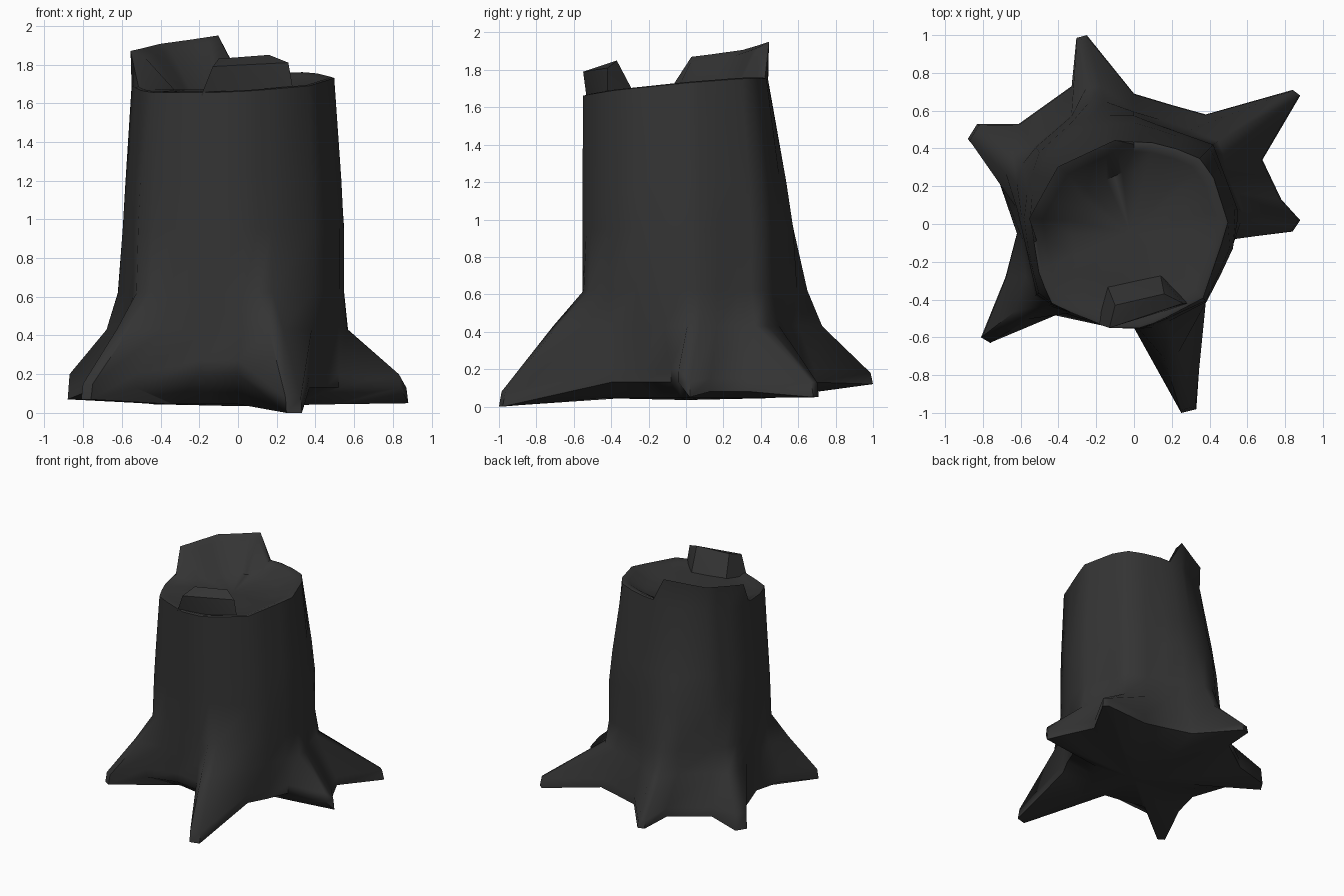
import bpy, bmesh, math
from mathutils import Vector

if "Cube" in bpy.data.objects:
    bpy.data.objects.remove(bpy.data.objects["Cube"])

bark = bpy.data.materials.new("charred_bark")
bark.diffuse_color = (0.034, 0.034, 0.034, 1)
bark.use_nodes = True
bark.node_tree.nodes["Principled BSDF"].inputs["Base Color"].default_value = bark.diffuse_color

# Base outline, counter-clockwise: direction on the trunk (degrees), base x, base y
OUTLINE = [
    (1, .84, -.04), (8, .88, .02), (18, .78, .13), (30, .68, .34),         # right root
    (38, .88, .68), (45, .84, .71), (60, .38, .58), (77, .20, .63),        # back right root
    (90, .00, .69), (103, -.25, 1.0), (112, -.305, .985), (122, -.33, .73),  # back root
    (143, -.61, .53), (153, -.83, .53), (164, -.88, .45), (177, -.73, .27),  # left root
    (190, -.62, -.05), (207, -.68, -.28), (216, -.81, -.60), (224, -.76, -.63),  # front left root
    (235, -.53, -.46), (257, -.20, -.52), (273, .00, -.55),
    (281, .25, -1.0), (289, .33, -.98), (313, .37, -.40),                  # front root
    (330, .45, -.25), (346, .52, -.08)]

# Many-sided trunk sections: at the rim and half way up
RIM = [(.5, 0), (.42, .25), (.33, .37), (.1, .43), (-.1, .44), (-.4, .3), (-.55, .03),
       (-.5, -.28), (-.43, -.43), (-.13, -.55), (.05, -.55), (.36, -.41)]
MID = [(.555, .06), (.42, .42), (0, .57), (-.3, .55), (-.48, .44), (-.6, 0), (-.51, -.40),
       (-.13, -.55), (.05, -.555), (.38, -.42), (.52, -.15)]


def on_section(poly, deg):
    """Point where a ray from the axis leaves the section."""
    d = Vector((math.cos(math.radians(deg)), math.sin(math.radians(deg))))
    for i, p in enumerate(poly):
        a, b = Vector(p), Vector(poly[(i + 1) % len(poly)])
        e = b - a
        t = a.cross(e) / d.cross(e)
        s = a.cross(d) / d.cross(e)
        if t > 0 and -1e-4 <= s <= 1.0001:
            return d * t
    raise ValueError(deg)


def finish(name, bm, angle):
    bmesh.ops.recalc_face_normals(bm, faces=bm.faces)
    me = bpy.data.meshes.new(name)
    bm.to_mesh(me)
    bm.free()
    me.materials.append(bark)
    ob = bpy.data.objects.new(name, me)
    bpy.context.collection.objects.link(ob)
    bpy.ops.object.select_all(action='DESELECT')
    ob.select_set(True)
    bpy.context.view_layer.objects.active = ob
    bpy.ops.object.shade_smooth_by_angle(angle=math.radians(angle))


def column(deg, x, y):
    """Points of one vertical strip, from the underside up and over the rim."""
    base, rim, mid = Vector((x, y)), on_section(RIM, deg), on_section(MID, deg)
    tip = base.length > .85
    # underside edge: low on the root ends, arched up between them
    bottom, thick = (.08 if 10 < deg < 50 else .2 if 250 < deg < 275 else .13), .07
    if tip:
        bottom = 0 if y < -.8 else .12 if y > .8 else .05 if x > 0 else .07
        thick = .13 if x < -.8 and y > 0 else .06 if y > .8 else .08
    # how much of the root's reach is left higher up
    right, back = deg < 50, 85 < deg < 180
    low = .06 if right else .38 if tip else .25
    high = 0 if right else .2 if back else .03
    pts = [(*base * (.45 if tip else .62), .045),
           (*base, bottom),
           (*mid.lerp(base, .97), bottom + thick),
           (*mid.lerp(base, low), .43),
           (*mid.lerp(base, high), .62),
           (*mid.lerp(base, .03 if back else 0), .95),
           (*rim.lerp(mid, .75), 1.2)]
    edge = 1.71 + .04 * rim.x + .09 * rim.y
    pts.append((*rim, edge))
    # splintered wall standing on the back left of the rim
    if 102 < deg < 178:
        top = 1.95 - .08 * (deg - 103) / 74
        pts += [(*rim * 1.01, top), (*rim * .88, top - .03)]
    else:
        pts += [(*rim * .97, edge + .005), (*rim * .88, edge - .01)]
    pts.append((*rim * .62, 1.67))
    return pts


# Trunk and roots as one skin
bm = bmesh.new()
cols = [[bm.verts.new(p) for p in column(*row)] for row in OUTLINE]
top = bm.verts.new((-.02, -.05, 1.65))
under = bm.verts.new((0, 0, .035))
for i, a in enumerate(cols):
    b = cols[(i + 1) % len(cols)]
    for k in range(len(a) - 1):
        bm.faces.new((a[k], b[k], b[k + 1], a[k + 1]))
    bm.faces.new((a[-1], b[-1], top))
    bm.faces.new((b[0], a[0], under))
finish("stump", bm, 60)

# Broken chip on the front rim
bm = bmesh.new()
for p in [(-.19, -.53, 1.64), (.29, -.42, 1.64), (-.14, -.33, 1.66), (.14, -.27, 1.66),
          (-.10, -.43, 1.83), (.16, -.37, 1.85), (-.13, -.55, 1.79), (.26, -.42, 1.81)]:
    bm.verts.new(p)
bmesh.ops.convex_hull(bm, input=bm.verts)
finish("rim_chip", bm, 25)
